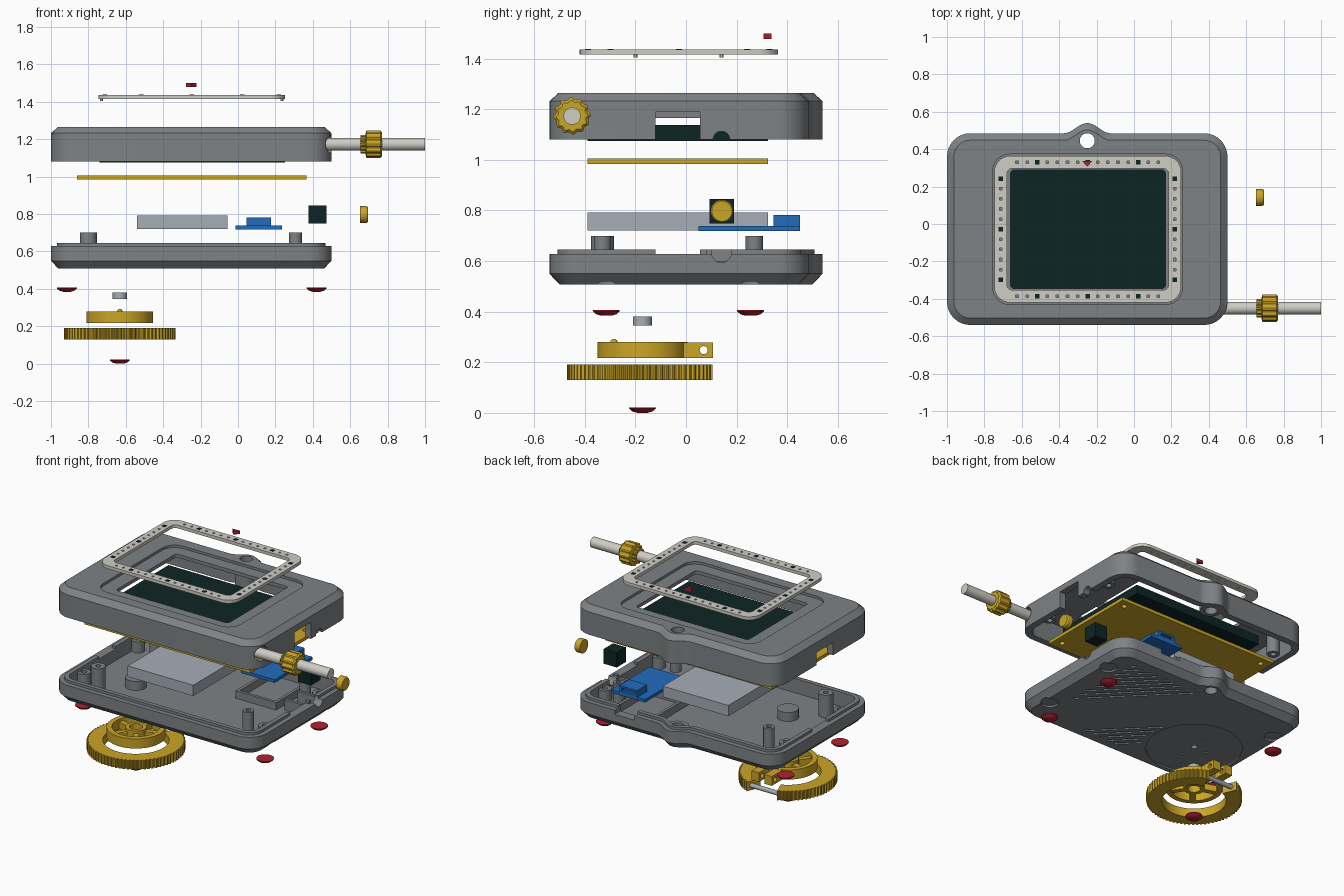
import bpy, bmesh
from math import sin, cos, pi, radians
from mathutils import Matrix, Vector

cube = bpy.data.objects.get("Cube")
if cube:
    bpy.data.objects.remove(cube)


def material(name, rgb):
    m = bpy.data.materials.new(name)
    m.use_nodes = True
    m.diffuse_color = (*rgb, 1)
    m.node_tree.nodes["Principled BSDF"].inputs["Base Color"].default_value = (*rgb, 1)
    return m


GREY = material("case grey", (0.21, 0.225, 0.235))
DARK = material("screen black", (0.004, 0.018, 0.018))
WHITE = material("off white", (0.62, 0.61, 0.56))
YELLOW = material("golden yellow", (0.60, 0.38, 0.02))
BLUE = material("board blue", (0.015, 0.15, 0.50))
RED = material("rubber red", (0.45, 0.015, 0.03))
METAL = material("pale metal", (0.38, 0.42, 0.47))


def shade(ob):
    bpy.ops.object.select_all(action="DESELECT")
    ob.select_set(True)
    bpy.context.view_layer.objects.active = ob
    bpy.ops.object.shade_smooth_by_angle(angle=radians(30))


def finish(name, bm, mat):
    bmesh.ops.recalc_face_normals(bm, faces=bm.faces)
    me = bpy.data.meshes.new(name)
    bm.to_mesh(me)
    bm.free()
    me.materials.append(mat)
    ob = bpy.data.objects.new(name, me)
    bpy.context.collection.objects.link(ob)
    shade(ob)
    return ob


def loft(name, rings, mat, closed=False, matrix=None):
    """Skin a row of equal point rings; cap the ends, or join last to first."""
    bm = bmesh.new()
    vs = [[bm.verts.new(p) for p in ring] for ring in rings]
    n = len(vs[0])
    pairs = list(zip(vs, vs[1:])) + ([(vs[-1], vs[0])] if closed else [])
    for a, b in pairs:
        for i in range(n):
            bm.faces.new((a[i], a[(i + 1) % n], b[(i + 1) % n], b[i]))
    if not closed:
        bm.faces.new(vs[0])
        bm.faces.new(vs[-1])
    if matrix:
        bm.transform(matrix)
    return finish(name, bm, mat)


def boxes(name, specs, mat, matrix=None):
    """Boxes given as x0, x1, y0, y1, z0, z1, optionally placed by a matrix."""
    bm = bmesh.new()
    for x0, x1, y0, y1, z0, z1 in specs:
        m = Matrix.Translation(((x0 + x1) / 2, (y0 + y1) / 2, (z0 + z1) / 2))
        m = m @ Matrix.Diagonal((x1 - x0, y1 - y0, z1 - z0, 1))
        bmesh.ops.create_cube(bm, size=1, matrix=m)
    if matrix:
        bm.transform(matrix)
    return finish(name, bm, mat)


def lathe(name, profile, loc, mat, axis="Z", n=40, rib=0, closed=False):
    """Turn (radius, height) pairs; rib notches the rim."""
    rings = [[((r - rib * (i // 2 % 2)) * cos(2 * pi * i / n),
               (r - rib * (i // 2 % 2)) * sin(2 * pi * i / n), h) for i in range(n)]
             for r, h in profile]
    m = Matrix.Translation(loc)
    if axis == "X":
        m = m @ Matrix.Rotation(pi / 2, 4, "Y")
    return loft(name, rings, mat, closed, m)


def rod(name, loc, r, length, mat, axis="Z", n=40):
    return lathe(name, [(r, 0), (r, length)], loc, mat, axis, n)


def tube(name, loc, r, hole, length, mat, n=40):
    return lathe(name, [(hole, 0), (hole, length), (r, length), (r, 0)], loc, mat, n=n, closed=True)


def cut(target, *cutters):
    for c in cutters:
        c.hide_render = True
        mod = target.modifiers.new("cut", "BOOLEAN")
        mod.operation, mod.solver, mod.object = "DIFFERENCE", "EXACT", c
        bpy.context.view_layer.objects.active = target
        bpy.ops.object.modifier_apply(modifier=mod.name)
        bpy.data.objects.remove(c)
    shade(target)


def rounded(x0, x1, y0, y1, r, z, bump=0):
    """Rounded rectangle; bump swells the back edge around the lanyard hole."""
    pts = []
    for k, (cx, cy) in enumerate([(x1 - r, y0 + r), (x1 - r, y1 - r), (x0 + r, y1 - r), (x0 + r, y0 + r)]):
        for i in range(9):
            a = pi / 2 * (k - 1 + i / 8)
            pts.append((cx + r * cos(a), cy + r * sin(a), z))
        if bump and k == 1:
            pts += [(LANYARD[0] - 0.125 * t / 8, y1 + bump * (1 + cos(pi * t / 8)) / 2, z) for t in range(-8, 9)]
    return pts


LANYARD = (-0.25, 0.445)


def case_ring(d, z):
    return rounded(-1 + d, 0.5 - d, -0.54 + d, 0.485 - d, 0.125 - d, z, 0.055)


SCREWS = [(x, y) for x in (-0.915, 0.42) for y in (-0.315, 0.255)]
POSTS = [(x, y) for x in (-0.8, 0.307) for y in (-0.33, 0.27)]
WX, WY = -0.632, -0.172

# Upper case shell with window, cable, slot and button openings
upper = loft("upper_case", [case_ring(d, z) for d, z in
             [(0.045, 1.225), (0.045, 1.08), (0, 1.08), (0, 1.232), (0.037, 1.265)]], GREY)
cut(upper,
    loft("cutter", [rounded(-0.755, 0.26, -0.43, 0.373, 0.09, z) for z in (1.248, 1.3)], GREY),
    loft("cutter", [rounded(-0.66, 0.168, -0.345, 0.29, 0.02, z) for z in (1.15, 1.3)], GREY),
    rod("cutter", (*LANYARD, 1.0), 0.04, 0.4, GREY),
    rod("cutter", (0.38, -0.45, 1.173), 0.048, 0.3, GREY, "X"),
    rod("cutter", (0.4, 0.14, 1.08), 0.033, 0.2, GREY, "X"),
    boxes("cutter", [(0.4, 0.6, -0.12, 0.055, 1.0, 1.19), (-1.1, -0.9, -0.12, 0.055, 1.0, 1.165)], GREY))
tube("upper_lanyard_boss", (*LANYARD, 1.082), 0.07, 0.04, 0.15, GREY)
for x, y in SCREWS:
    tube("upper_screw_boss", (x, y, 1.1), 0.04, 0.018, 0.13, GREY, 24)

# Lower case tray with stepped lip and chamfered base
lower = loft("lower_case", [case_ring(d, z) for d, z in
             [(0.06, 0.55), (0.06, 0.645), (0.032, 0.645), (0.032, 0.628), (0, 0.628), (0, 0.55), (0.04, 0.508)]], GREY)

# Diagonal grooves under the base, left out around the wheel seat
grooves = []
for k in range(-24, 25):
    off, run = k * 0.045, None
    for s in range(-60, 62):
        t = s * 0.02
        x, y = (off - t) * 0.7071 - 0.25, (off + t) * 0.7071 - 0.03
        inside = -0.85 < x < 0.35 and -0.45 < y < 0.38 and (x - WX) ** 2 + (y - WY) ** 2 > 0.105
        if inside and run is None:
            run = t
        if not inside and run is not None:
            if t - run > 0.06:
                grooves.append((run, t - 0.02, -off - 0.007, -off + 0.007, 0.49, 0.516))
            run = None
diagonal = Matrix.Translation((-0.25, -0.03, 0)) @ Matrix.Rotation(radians(135), 4, "Z")
cut(lower,
    boxes("cutter", grooves, GREY, diagonal),
    rod("cutter", (WX, WY, 0.48), 0.3, 0.038, GREY, n=64),
    rod("cutter", (*LANYARD, 0.4), 0.04, 0.4, GREY),
    rod("cutter", (0.4, 0.14, 0.635), 0.04, 0.2, GREY, "X"),
    boxes("cutter", [(0.4, 0.6, -0.12, 0.08, 0.628, 0.7), (-1.1, -0.9, -0.12, 0.055, 0.628, 0.7),
                     (0.04, 0.185, 0.4, 0.6, 0.6, 0.7)], GREY),
    rod("cutter", (WX, WY, 0.4), 0.02, 0.3, GREY, n=16),
    *[rod("cutter", (x, y, 0.48), 0.055, 0.04, GREY) for x, y in SCREWS],
    *[rod("cutter", (WX + 0.1 * cos(a), WY + 0.1 * sin(a), 0.5), 0.01, 0.03, GREY, n=12)
      for a in (0, pi / 2, pi, 3 * pi / 2)])
tube("lower_lanyard_boss", (*LANYARD, 0.53), 0.07, 0.04, 0.096, GREY)
for x, y in POSTS:
    tube("board_post", (x, y, 0.54), 0.045 if (x < 0 and y < 0) else 0.034, 0.016, 0.16, GREY, 24)
for x, y in SCREWS:
    tube("lower_screw_boss", (x, y, 0.54), 0.042, 0.018, 0.085, GREY, 24)
rod("wheel_pivot_boss", (WX, WY, 0.54), 0.065, 0.07, GREY)
boxes("charger_rails", [(-0.04, -0.02, 0.03, 0.4, 0.54, 0.6), (0.24, 0.26, 0.03, 0.4, 0.54, 0.6),
                        (-0.04, 0.26, 0.03, 0.05, 0.54, 0.6)], GREY)
boxes("switch_rails", [(0.3, 0.44, y, y + 0.02, 0.54, 0.62) for y in (0.06, 0.2)], GREY)

# Screen and circuit board
boxes("screen", [(-0.74, 0.25, -0.39, 0.325, 1.075, 1.137)], DARK)
board = boxes("main_board", [(-0.86, 0.365, -0.39, 0.325, 0.984, 1.006)], YELLOW)
cut(board, *[rod("cutter", (x, y, 0.9), 0.018, 0.2, YELLOW, n=16) for x, y in POSTS])

# Perforated bezel ring with dark sockets and pegs
bezel = loft("bezel", [rounded(-0.747, 0.252, -0.42, 0.364, 0.085, 1.416), rounded(-0.747, 0.252, -0.42, 0.364, 0.085, 1.437),
                       rounded(-0.68, 0.185, -0.353, 0.297, 0.03, 1.437), rounded(-0.68, 0.185, -0.353, 0.297, 0.03, 1.416)],
             WHITE, closed=True)
spots = [(i, -0.2475 + i * 0.054, y) for i in range(-7, 8) for y in (0.33, -0.387)]
spots += [(i, x, -0.028 + i * 0.054) for i in range(-5, 6) for x in (-0.713, 0.218)]
cut(bezel, boxes("cutter", [(x - 0.007, x + 0.007, y - 0.007, y + 0.007, 1.4, 1.45)
                            for i, x, y in spots if i % 5], WHITE))
boxes("bezel_sockets", [(x - 0.012, x + 0.012, y - 0.012, y + 0.012, 1.432, 1.439)
                        for i, x, y in spots if i % 5 == 0], DARK)
for x in (-0.73, 0.235):
    for y in (-0.2, 0.14):
        rod("bezel_peg", (x, y, 1.404), 0.008, 0.014, WHITE, n=12)
loft("pointer", [[(-0.277, 0.337, z), (-0.223, 0.337, z), (-0.25, 0.307, z)] for z in (1.478, 1.5)], RED)

# Cable with ribbed collar
rod("cable", (0.43, -0.45, 1.173), 0.034, 0.57, WHITE, "X")
lathe("cable_collar", [(0.05, 0), (0.05, 0.025), (0.073, 0.03), (0.073, 0.105), (0.062, 0.115)],
      (0.656, -0.45, 1.173), YELLOW, "X", 48, 0.007)

# Battery, charger board, switch and its cap
boxes("battery", [(-0.54, -0.057, -0.39, 0.325, 0.72, 0.792)], METAL)
boxes("charger_board", [(-0.013, 0.235, 0.05, 0.45, 0.718, 0.738)], BLUE)
port = boxes("charger_port", [(0.045, 0.177, 0.345, 0.45, 0.736, 0.782)], BLUE)
cut(port, boxes("cutter", [(0.062, 0.16, 0.43, 0.5, 0.75, 0.77)], BLUE))
boxes("switch", [(0.378, 0.474, 0.092, 0.19, 0.748, 0.846)], DARK)
lathe("switch_cap", [(0.045, 0), (0.045, 0.034), (0.04, 0.042)], (0.653, 0.142, 0.797), YELLOW, "X")

# Rubber feet and wheel cap
dome = [(0.02, 0), (0.04, 0.006), (0.053, 0.017), (0.053, 0.022)]
for x, y in SCREWS:
    lathe("foot", dome, (x, y, 0.384), RED)
lathe("wheel_cap", dome, (WX, WY, 0), RED)

# Wheel magnet and spoked hub with its clamp arm
rod("magnet", (WX, WY, 0.346), 0.038, 0.034, METAL)
tube("hub_rim", (WX, WY, 0.216), 0.178, 0.145, 0.064, YELLOW, 64)
tube("hub_core", (WX, WY, 0.216), 0.065, 0.04, 0.064, YELLOW)
for k in range(5):
    turn = Matrix.Translation((WX, WY, 0)) @ Matrix.Rotation(pi / 2 + k * 2 * pi / 5, 4, "Z")
    boxes("hub_spoke", [(0.055, 0.155, -0.018, 0.018, 0.218, 0.262)], YELLOW, turn)
arm = boxes("hub_arm", [(WX + a, WX + a + 0.055, -0.03, 0.106, 0.217, 0.279) for a in (-0.075, 0.02)], YELLOW)
cut(arm, rod("cutter", (WX - 0.2, 0.07, 0.248), 0.016, 0.4, YELLOW, "X", 20))
lathe("detent_bump", [(0.015, 0), (0.012, 0.008), (0.005, 0.013)], (WX, -0.285, 0.279), YELLOW, n=16)

# Split knurled wheel ring and clamp bolt
stations, steps = [], 256
for i in range(steps + 1):
    a = radians(112 + 316 * i / steps)
    r = 0.298 if i % 4 < 2 else 0.288
    c = Vector((WX, WY, 0))
    u = Vector((cos(a), sin(a), 0))
    stations.append([c + u * q + Vector((0, 0, z)) for q, z in ((0.2, 0.13), (r, 0.13), (r, 0.191), (0.2, 0.191))])
loft("wheel_ring", stations, YELLOW)
rod("clamp_bolt", (WX - 0.13, 0.07, 0.16), 0.015, 0.26, METAL, "X", 20)
